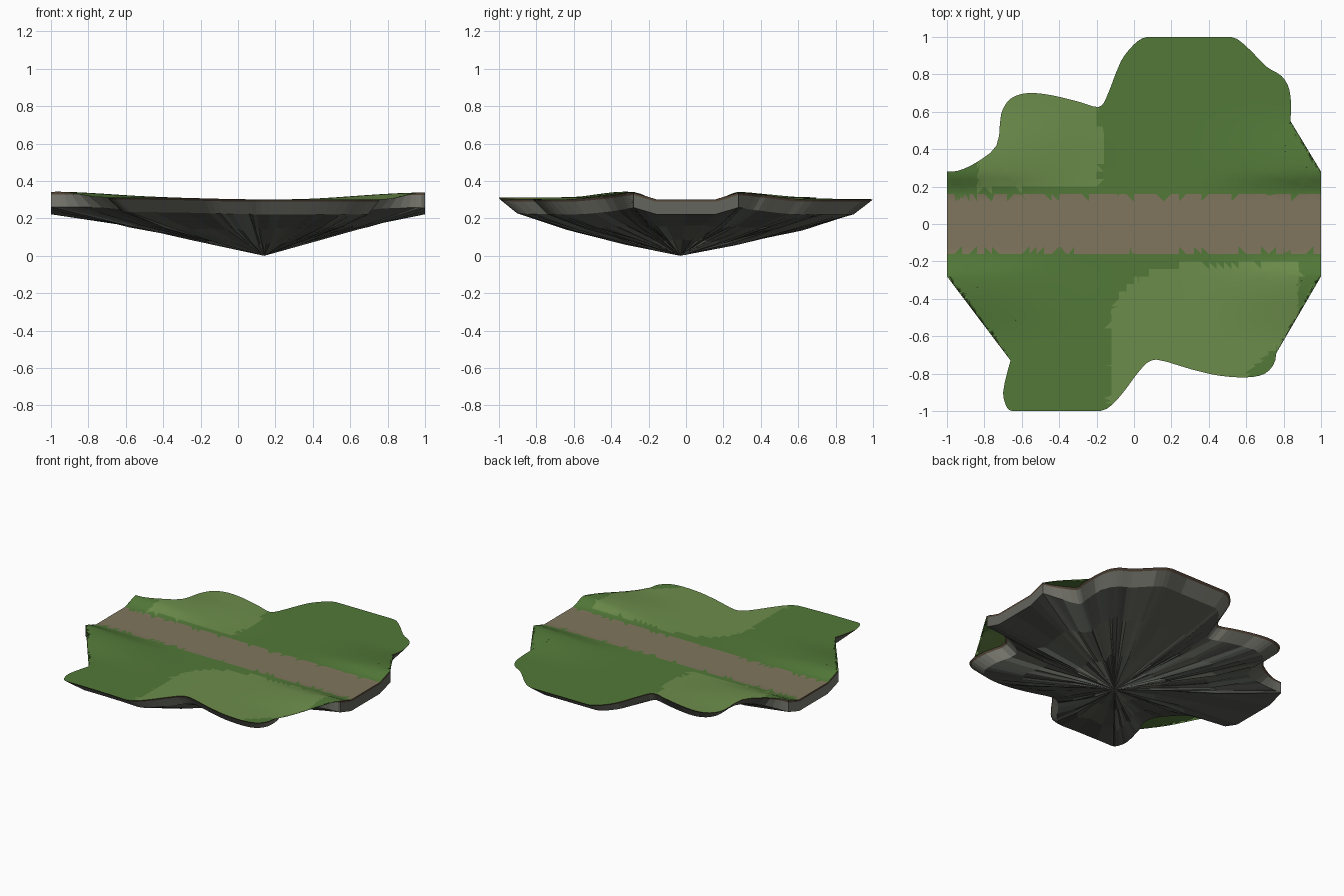
import bpy, bmesh, random
from mathutils import Vector

if "Cube" in bpy.data.objects:
    bpy.data.objects.remove(bpy.data.objects["Cube"])

random.seed(4)
APEX = Vector((0.14, -0.03, 0.0))

# Coast outline control points: back half (right to left), front half (left to right)
BACK = [(1, .28), (.93, .3), (.81, .38), (.82, .46), (.84, .6), (.83, .72), (.79, .79), (.71, .84),
        (.6, .95), (.52, 1), (.07, 1), (0, .96), (-.07, .87), (-.15, .67), (-.19, .625), (-.3, .655),
        (-.45, .69), (-.57, .7), (-.66, .67), (-.71, .59), (-.735, .42), (-.85, .325), (-.94, .285), (-1, .28)]
FRONT = [(-1, -.28), (-.93, -.29), (-.82, -.35), (-.64, -.5), (-.615, -.61), (-.66, -.73), (-.7, -.9),
         (-.68, -.98), (-.65, -1), (-.18, -1), (-.09, -.94), (.05, -.76), (.12, -.725), (.3, -.775),
         (.45, -.81), (.6, -.82), (.7, -.8), (.755, -.73), (.755, -.6), (.71, -.44), (.83, -.34),
         (.93, -.29), (1, -.28)]
END = [.22, .16, 0, -.16, -.22]


def step(a, b, v):
    t = max(0, min(1, (v - a) / (b - a)))
    return t * t * (3 - 2 * t)


def spline(pts, n=3):
    p = [Vector(q) for q in pts]
    out = []
    for i in range(len(p) - 1):
        a, b, c, d = p[max(i - 1, 0)], p[i], p[i + 1], p[min(i + 2, len(p) - 1)]
        m0, m1 = (c - a) / 2, (d - b) / 2
        m0 *= min(1, (c - b).length / max(m0.length, 1e-6))
        m1 *= min(1, (c - b).length / max(m1.length, 1e-6))
        for k in range(n):
            t = k / n
            q = b*(2*t**3 - 3*t*t + 1) + m0*(t**3 - 2*t*t + t) + c*(3*t*t - 2*t**3) + m1*(t**3 - t*t)
            out.append((max(-1, min(1, q.x)), max(-1, min(1, q.y))))
    return out + [pts[-1]]


def height(x, y):
    bank = step(.16, .28, abs(y)) * (1 - step(.3, .65, abs(y))) * step(.25, 1, abs(x))
    return .302 + .036 * bank + .011 * step(.1, -.5, x) * step(.15, .5, abs(y)) if x > .1 else \
        .302 + .036 * bank + .011 * step(-.1, .5, -x) * step(.15, .5, abs(y))


def material(name, rgb):
    m = bpy.data.materials.new(name)
    m.diffuse_color = (*rgb, 1)
    m.use_nodes = True
    m.node_tree.nodes["Principled BSDF"].inputs["Base Color"].default_value = m.diffuse_color
    return m


def make(name, bm, mats, smooth):
    me = bpy.data.meshes.new(name)
    bm.to_mesh(me)
    bm.free()
    ob = bpy.data.objects.new(name, me)
    bpy.context.collection.objects.link(ob)
    for m in mats:
        me.materials.append(m)
    for p in me.polygons:
        p.use_smooth = smooth
    return ob


outline = spline(BACK) + [(-1, y) for y in END] + spline(FRONT) + [(1, -y) for y in END]

# Ground: filled outline cut into a fine grid, coloured by region
bm = bmesh.new()
bm.faces.new([bm.verts.new((x, y, 0)) for x, y in outline])
bmesh.ops.triangulate(bm, faces=bm.faces[:])
for i in range(-24, 25):
    for axis in ((1, 0, 0), (0, 1, 0)):
        bmesh.ops.bisect_plane(bm, geom=bm.verts[:] + bm.edges[:] + bm.faces[:], dist=1e-4,
                               plane_co=Vector(axis) * i * .04, plane_no=axis)
bmesh.ops.triangulate(bm, faces=bm.faces[:])
for v in bm.verts:
    v.co.z = height(v.co.x, v.co.y)
bmesh.ops.recalc_face_normals(bm, faces=bm.faces[:])
if sum(f.normal.z for f in bm.faces) < 0:
    bmesh.ops.reverse_faces(bm, faces=bm.faces[:])
for f in bm.faces:
    c = f.calc_center_median()
    x, y = c.x + random.uniform(-.015, .015), c.y + random.uniform(-.012, .012)
    back_meadow = y > .19 and -.83 < x < -.17 - .2 * max(0, y - .48) - .4 * max(0, .3 - y)
    front_meadow = (y < -.21 and x > -.13 + .5 * max(0, y + .5) + 8 * max(0, y + .33) ** 1.6
                    and x < .88 and not (y < -.66 and x - y > 1.41 and x > .5))
    f.material_index = 2 if abs(y) < .15 else 1 if back_meadow or front_meadow else 0
make("ground", bm, [material("grass", (.085, .19, .04)), material("meadow", (.15, .265, .07)),
                    material("road", (.215, .18, .11))], True)


# Underside: rings shrinking from the rim down to one low tip
def ring(bm, scale, zf):
    out = []
    for x, y in outline:
        p = APEX.lerp(Vector((x, y, 0)), scale(x))
        out.append(bm.verts.new((p.x, p.y, zf(x, y))))
    return out


def skin(bm, a, b, index):
    n = len(a)
    for i in range(n):
        j = (i + 1) % n
        if i % 4 == 0:
            tone = index()
        f = bm.faces.new((a[i], b[i], b[j], a[j]))
        f.material_index = tone


def inward(x):
    return .9 + .1 * step(.8, .98, abs(x))


# Soil band under the turf
bm = bmesh.new()
skin(bm, ring(bm, lambda x: 1, height),
     ring(bm, lambda x: 1 - .15 * (1 - inward(x)), lambda x, y: height(x, y) - .013), lambda: 0)
make("soil_band", bm, [material("soil", (.09, .062, .04))], False)

# Rock body
bm = bmesh.new()
rings = [ring(bm, lambda x: 1 - .15 * (1 - inward(x)), lambda x, y: height(x, y) - .013),
         ring(bm, inward, lambda x, y: height(x, y) - .08)]
for s, z in ((.62, .15), (.3, .073)):
    rings.append(ring(bm, lambda x: s + random.uniform(-.03, .03),
                      lambda x, y: z + .012 * (abs(x) - abs(y)) + random.uniform(-.006, .006)))
for k in range(3):
    skin(bm, rings[k], rings[k + 1],
         (lambda: random.choice((0, 0, 1))) if k == 0 else (lambda: random.choice((1, 2, 3))))
tip = bm.verts.new((APEX.x, APEX.y, 0))
for i, v in enumerate(rings[-1]):
    f = bm.faces.new((v, tip, rings[-1][(i + 1) % len(outline)]))
    f.material_index = 1 + (i // 9) % 3
make("rock_underside", bm, [material("rock_light", (.2, .2, .17)), material("rock_mid", (.13, .13, .11)),
                            material("rock_dark", (.09, .095, .08)),
                            material("rock_shadow", (.105, .115, .1))], False)
